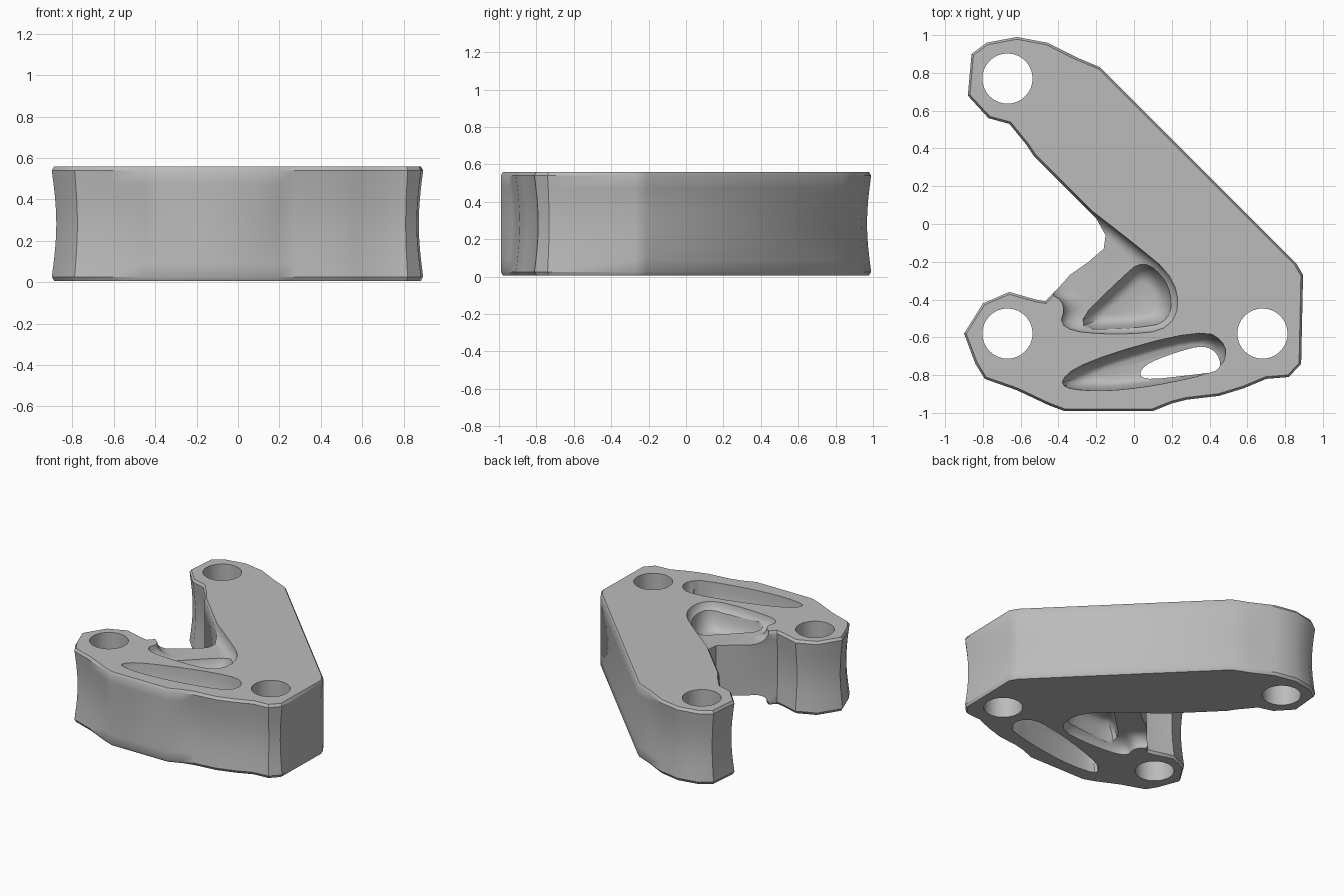
import bpy, bmesh, math
from mathutils import Vector

cube = bpy.data.objects.get("Cube")
if cube:
    bpy.data.objects.remove(cube, do_unlink=True)

BOTTOM, TOP = 0.005, 0.56
MIDDLE = (BOTTOM + TOP) / 2

grey = bpy.data.materials.new("cast_grey")
grey.use_nodes = True
colour = (0.5, 0.5, 0.5, 1)
grey.diffuse_color = colour
grey.node_tree.nodes["Principled BSDF"].inputs["Base Color"].default_value = colour


def inset(points, distance, fixed=()):
    """Move a counter-clockwise outline inwards, leaving the fixed corners."""
    result = []
    for i, p in enumerate(points):
        before = (p - points[i - 1]).normalized()
        after = (points[(i + 1) % len(points)] - p).normalized()
        along = (before + after).normalized()
        normal = Vector((-along.y, along.x))
        result.append(p.copy() if i in fixed else p + normal * distance)
    return result


def soften(points, rounds=2):
    """Round an outline by cutting its corners."""
    for _ in range(rounds):
        cut = []
        for i, p in enumerate(points):
            q = points[(i + 1) % len(points)]
            cut += [p.lerp(q, 0.25), p.lerp(q, 0.75)]
        points = cut
    return points


def loft(name, rings):
    """Skin a closed solid through (height, outline) rings."""
    bm = bmesh.new()
    loops = [[bm.verts.new((p.x, p.y, z)) for p in pts] for z, pts in rings]
    for low, high in zip(loops, loops[1:]):
        for i in range(len(low)):
            j = (i + 1) % len(low)
            bm.faces.new((low[i], low[j], high[j], high[i]))
    bm.faces.new(loops[0][::-1])
    bm.faces.new(loops[-1])
    bmesh.ops.recalc_face_normals(bm, faces=bm.faces)
    mesh = bpy.data.meshes.new(name)
    bm.to_mesh(mesh)
    bm.free()
    mesh.materials.append(grey)
    obj = bpy.data.objects.new(name, mesh)
    bpy.context.collection.objects.link(obj)
    return obj


def outline(*pairs):
    return [Vector(p) for p in pairs]


# Bracket body: straight diagonal arm, lobed ends, slightly waisted walls
profile = outline(
    (-.37, -.99), (.1, -.99), (.2, -.95), (.28, -.93), (.45, -.91), (.58, -.87),
    (.7, -.82), (.82, -.81), (.885, -.74), (.895, -.27), (.86, -.21), (-.18, .83),
    (-.3, .88), (-.46, .96), (-.62, .99), (-.78, .96), (-.86, .9), (-.88, .68),
    (-.77, .56), (-.66, .53), (-.57, .42), (-.53, .36), (-.2, .03), (-.15, -.06),
    (-.16, -.13), (-.24, -.2), (-.34, -.27), (-.47, -.41), (-.52, -.4), (-.66, -.36),
    (-.8, -.42), (-.9, -.58), (-.84, -.74), (-.79, -.82), (-.62, -.88), (-.45, -.96))
straight = (0, 1, 10, 11, 21, 22, 23, 24, 25, 26)
rings = [(BOTTOM, inset(profile, 0.012))]
steps = 8
for k in range(steps + 1):
    t = k / steps
    waist = 0.022 * math.sin(math.pi * t)
    rings.append((BOTTOM + 0.02 + t * (TOP - BOTTOM - 0.04), inset(profile, waist, straight)))
rings.append((TOP, inset(profile, 0.012)))
body = loft("bracket_body", rings)


def cut(cutter):
    """Subtract a cutter from the body and discard it."""
    cutter.hide_render = True
    mod = body.modifiers.new("cut", "BOOLEAN")
    mod.operation, mod.solver, mod.object = "DIFFERENCE", "EXACT", cutter
    bpy.context.view_layer.objects.active = body
    bpy.ops.object.modifier_apply(modifier=mod.name)
    bpy.data.objects.remove(cutter, do_unlink=True)


# Three bolt holes
for x, y in ((-0.67, 0.77), (-0.67, -0.58), (0.68, -0.58)):
    circle = [Vector((x + 0.133 * math.cos(a), y + 0.133 * math.sin(a)))
              for a in (math.tau * k / 32 for k in range(32))]
    cut(loft("bolt_hole", [(-0.1, circle), (0.7, circle)]))


def pocket(name, points, floor, depth):
    """Sink a bowl-sided recess into the top and the underside."""
    wide, deep = soften(points), soften(floor)
    for side in (1, -1):
        face = TOP - MIDDLE
        rings = [(MIDDLE + side * (face + 0.05), wide)]
        for k in range(6):
            a = math.pi / 2 * k / 5
            blend = 1 - math.cos(a)
            ring = [p.lerp(q, blend) for p, q in zip(wide, deep)]
            rings.append((MIDDLE + side * (face + 0.002 - depth * math.sin(a)), ring))
        cut(loft(name, rings))


# Lowered lip between the crotch and the web
pocket("crotch_recess",
       outline((-.42, .22), (-.04, -.07), (.24, -.3), (.22, -.56), (-.1, -.59),
               (-.4, -.56), (-.36, -.42), (-.46, -.36), (-.5, -.1)),
       outline((-.36, .1), (-.12, -.08), (.05, -.26), (.08, -.46), (-.1, -.5),
               (-.24, -.48), (-.26, -.4), (-.34, -.34), (-.4, -.1)), 0.09)

# Triangular web pocket
pocket("web_pocket",
       outline((-.36, -.56), (-.08, -.28), (.05, -.17), (.2, -.32), (.2, -.52), (0, -.56)),
       outline((-.2, -.5), (-.04, -.37), (.04, -.29), (.11, -.36), (.11, -.46), (0, -.49)), 0.19)

# Long pocket beside the front wall
pocket("front_pocket",
       outline((-.42, -.86), (-.28, -.73), (.36, -.55), (.5, -.64), (.46, -.78), (.1, -.86), (-.2, -.89)),
       outline((-.22, -.81), (-.16, -.76), (.32, -.62), (.42, -.67), (.4, -.75), (.1, -.81), (-.1, -.83)), 0.2)

# Slot right through the long pocket
slot = soften(outline((.03, -.83), (.04, -.75), (.22, -.68), (.37, -.64), (.45, -.69),
                      (.46, -.78), (.3, -.8)))
cut(loft("slot", [(-0.1, slot), (0.7, slot)]))

# Smooth shading with crisp rims
bpy.ops.object.select_all(action="DESELECT")
body.select_set(True)
bpy.context.view_layer.objects.active = body
bpy.ops.object.shade_smooth_by_angle(angle=math.radians(35))
